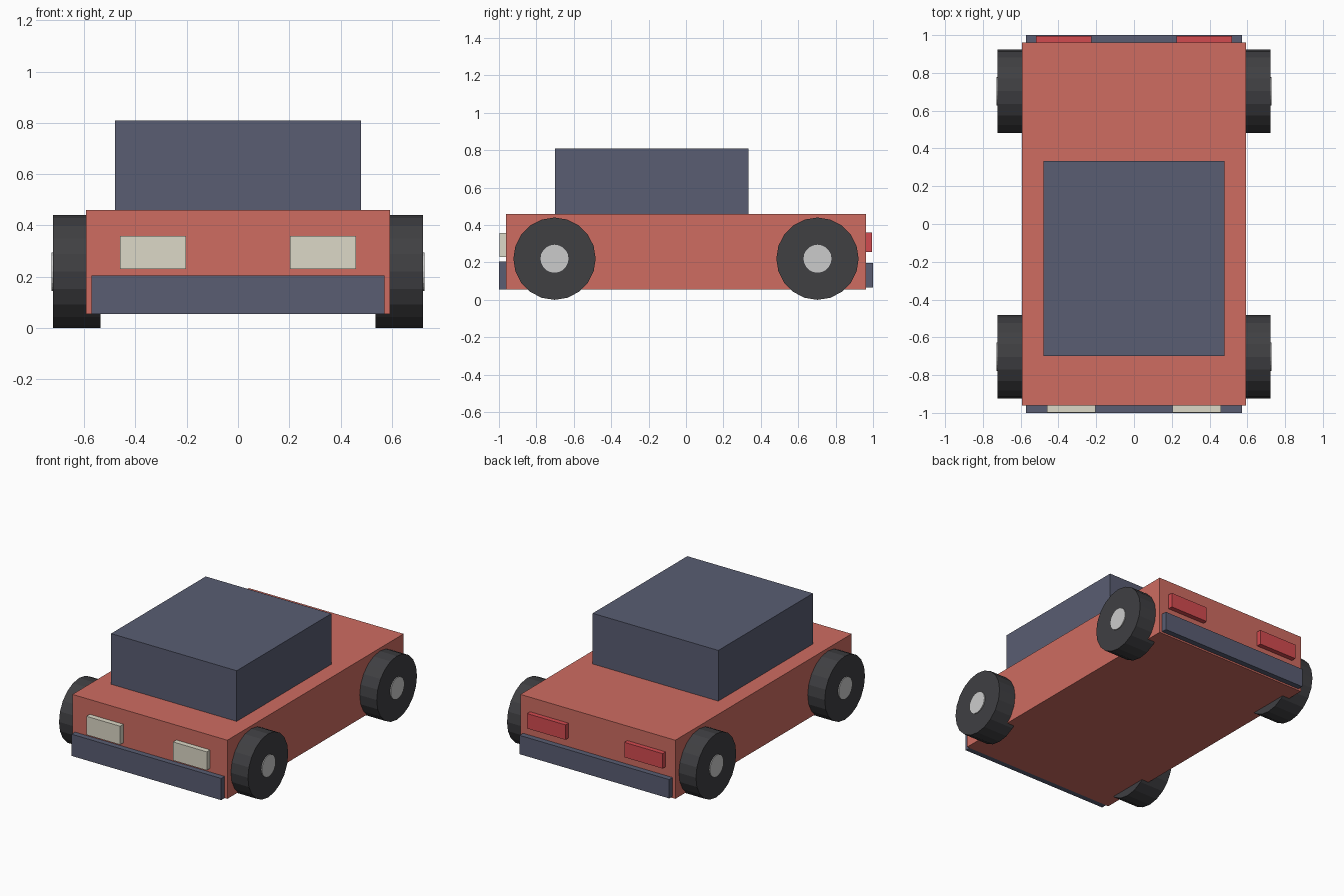
import bpy
from math import pi

if "Cube" in bpy.data.objects:
    bpy.data.objects.remove(bpy.data.objects["Cube"])


def material(name, rgb):
    m = bpy.data.materials.new(name)
    m.diffuse_color = (*rgb, 1)
    m.use_nodes = True
    m.node_tree.nodes["Principled BSDF"].inputs["Base Color"].default_value = m.diffuse_color
    return m


RED = material("red_paint", (0.62, 0.15, 0.12))
SLATE = material("slate", (0.10, 0.11, 0.17))
CREAM = material("cream", (0.72, 0.69, 0.57))
LAMP_RED = material("lamp_red", (0.65, 0.07, 0.08))
RUBBER = material("rubber", (0.05, 0.05, 0.055))


def box(name, x, y, z, mat):
    """Box from (min, max) ranges on each axis."""
    ranges = (x, y, z)
    bpy.ops.mesh.primitive_cube_add(size=1, location=[(a + b) / 2 for a, b in ranges])
    ob = bpy.context.object
    ob.name = name
    ob.scale = [b - a for a, b in ranges]
    bpy.ops.object.transform_apply(location=False, rotation=False, scale=True)
    ob.data.materials.append(mat)


def disc(name, radius, x0, x1, y, z, mat=None):
    """Cylinder lying along x, between x0 and x1."""
    bpy.ops.mesh.primitive_cylinder_add(vertices=20, radius=radius, depth=abs(x1 - x0),
                                        location=((x0 + x1) / 2, y, z),
                                        rotation=(0, pi / 2, 0))
    ob = bpy.context.object
    ob.name = name
    if mat:
        ob.data.materials.append(mat)


# Body and cabin
box("body", (-0.592, 0.592), (-0.962, 0.962), (0.055, 0.46), RED)
box("cabin", (-0.48, 0.48), (-0.70, 0.333), (0.46, 0.81), SLATE)

# Bumpers
box("front_bumper", (-0.572, 0.572), (-1.0, -0.962), (0.055, 0.205), SLATE)
box("rear_bumper", (-0.572, 0.572), (0.962, 1.0), (0.067, 0.197), SLATE)

for side, s in (("left", -1), ("right", 1)):
    # Lamps
    box(f"{side}_headlight", sorted((s * 0.203, s * 0.46)), (-0.998, -0.962), (0.23, 0.358), CREAM)
    box(f"{side}_taillight", sorted((s * 0.225, s * 0.518)), (0.962, 0.995), (0.257, 0.36), LAMP_RED)
    # Wheels and hubs
    for end, y in (("front", -0.703), ("rear", 0.703)):
        disc(f"{end}_{side}_wheel", 0.22, s * 0.537, s * 0.722, y, 0.22, RUBBER)
        disc(f"{end}_{side}_hub", 0.075, s * 0.70, s * 0.728, y, 0.22)
